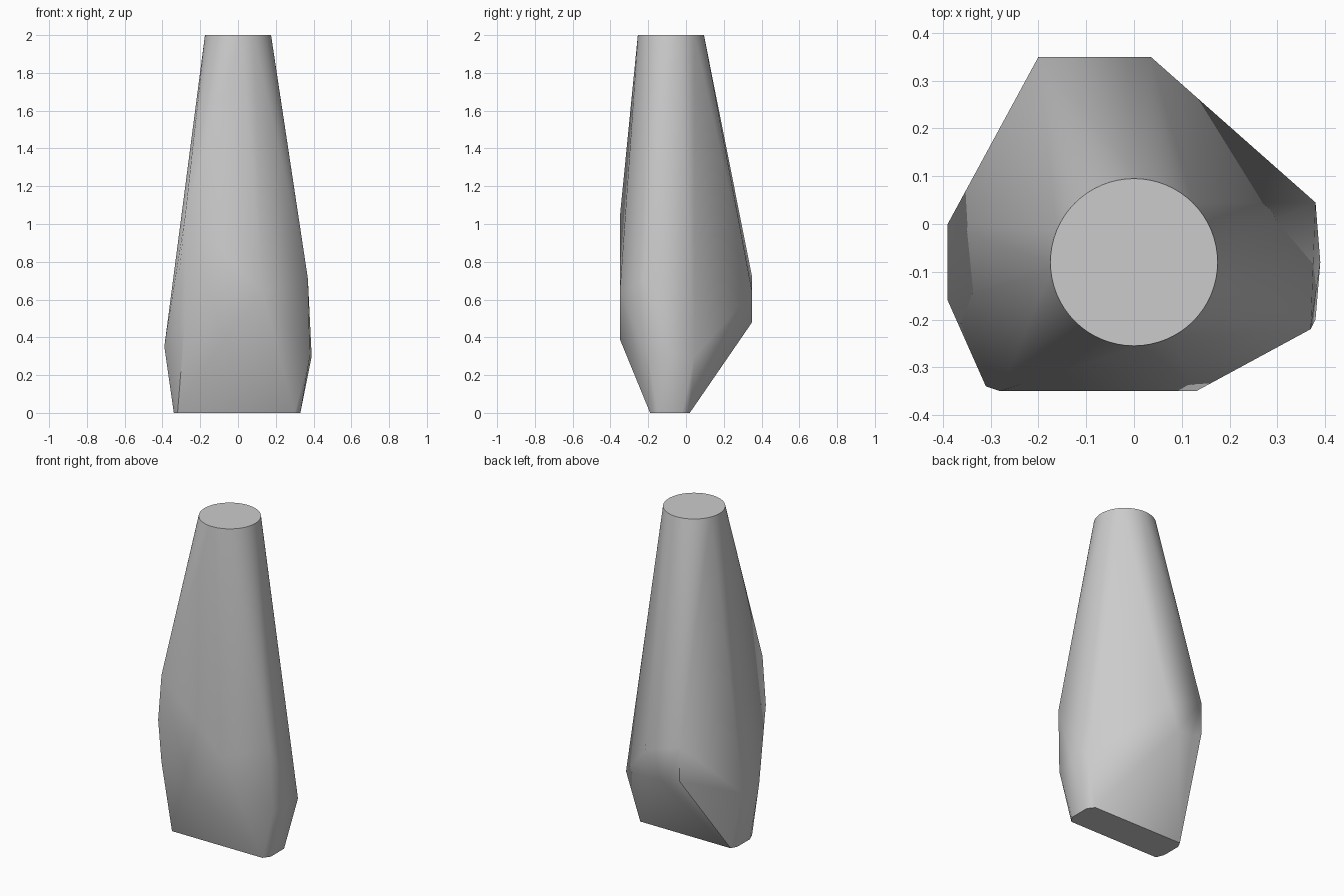
import bpy, bmesh
from math import cos, sin, pi, radians

cube = bpy.data.objects.get("Cube")
if cube:
    bpy.data.objects.remove(cube, do_unlink=True)

# Plain grey
grey = bpy.data.materials.new("plain grey")
grey.use_nodes = True
color = (0.6, 0.6, 0.6, 1)
grey.diffuse_color = color
grey.node_tree.nodes["Principled BSDF"].inputs["Base Color"].default_value = color

# Round flat top
SIDES = 64
rim = [(0.175 * cos(2 * pi * i / SIDES), -0.08 + 0.175 * sin(2 * pi * i / SIDES), 2)
       for i in range(SIDES)]

# Narrow foot with clipped corners
foot = [(x, y, 0) for x, y in ((-0.32, -0.19), (0.30, -0.19), (0.33, -0.15), (0.33, -0.02),
                               (0.30, 0.02), (-0.32, 0.02), (-0.34, -0.02), (-0.34, -0.14))]

# Flat facets around the belly: front and back lie in one plane each
front = [(x, -0.35, z) for x, z in ((-0.08, 0.39), (0.13, 0.64), (-0.28, 1.04), (-0.28, 0.5))]
back = [(x, 0.35, z) for x, z in ((-0.2, 0.51), (-0.2, 0.72), (0.035, 0.64),
                                  (-0.03, 0.48), (-0.13, 0.48))]
left = [(0.37, -0.22, 0.71), (0.38, -0.2, 0.3), (0.39, -0.08, 0.3), (0.38, 0.045, 0.3)]
right = [(-0.39, 0, 0.35), (-0.39, -0.16, 0.35), (-0.31, -0.34, 0.75)]

# Body skinned tightly over those facets
bm = bmesh.new()
for point in rim + foot + front + back + left + right:
    bm.verts.new(point)
bmesh.ops.convex_hull(bm, input=bm.verts)
bmesh.ops.delete(bm, geom=[v for v in bm.verts if not v.link_faces], context="VERTS")
bmesh.ops.dissolve_limit(bm, angle_limit=radians(0.5), verts=bm.verts, edges=bm.edges)
bmesh.ops.recalc_face_normals(bm, faces=bm.faces)

mesh = bpy.data.meshes.new("tapered_body")
bm.to_mesh(mesh)
bm.free()
mesh.materials.append(grey)
body = bpy.data.objects.new("tapered_body", mesh)
bpy.context.collection.objects.link(body)

bpy.ops.object.select_all(action="DESELECT")
body.select_set(True)
bpy.context.view_layer.objects.active = body
bpy.ops.object.shade_smooth_by_angle(angle=radians(40))
